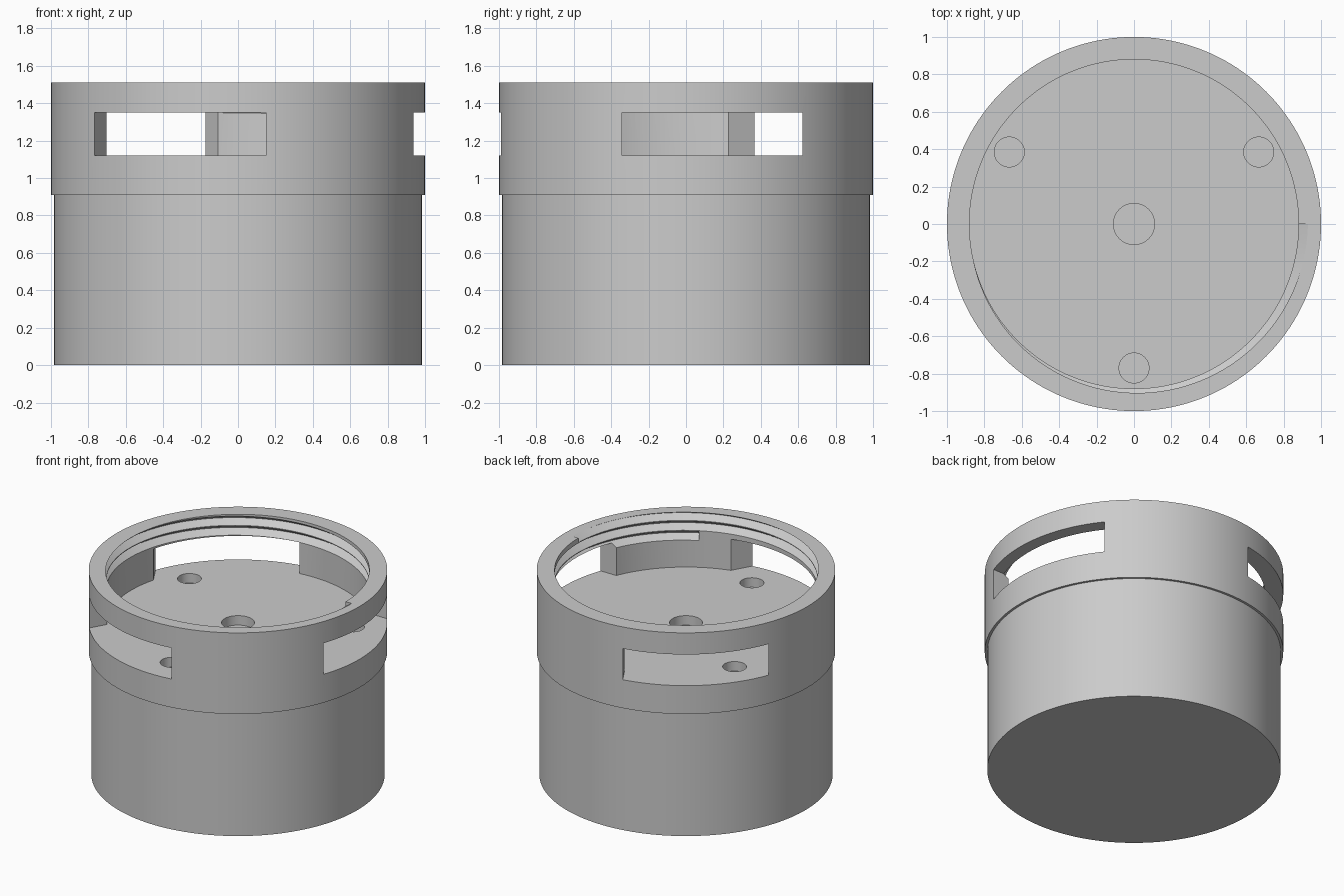
import bpy, bmesh, math
from mathutils import Matrix, Vector

if "Cube" in bpy.data.objects:
    bpy.data.objects.remove(bpy.data.objects["Cube"])

SEG = 160
FLOOR, TOP, BORE = 1.12, 1.51, 0.88

grey = bpy.data.materials.new("plain grey")
grey.use_nodes = True
grey.diffuse_color = (0.6, 0.6, 0.6, 1)
grey.node_tree.nodes["Principled BSDF"].inputs["Base Color"].default_value = (0.6, 0.6, 0.6, 1)


def make_object(name, bm):
    bmesh.ops.recalc_face_normals(bm, faces=bm.faces)
    mesh = bpy.data.meshes.new(name)
    bm.to_mesh(mesh)
    bm.free()
    mesh.materials.append(grey)
    obj = bpy.data.objects.new(name, mesh)
    bpy.context.collection.objects.link(obj)
    return obj


def lathe(name, profile):
    bm = bmesh.new()
    verts = [bm.verts.new((r, 0, z)) for r, z in profile]
    edges = [bm.edges.new(pair) for pair in zip(verts, verts[1:])]
    bmesh.ops.spin(bm, geom=verts + edges, cent=(0, 0, 0), axis=(0, 0, 1),
                   angle=math.tau, steps=SEG, use_merge=True)
    bmesh.ops.remove_doubles(bm, verts=bm.verts, dist=1e-5)
    # Close the base and the floor with single discs
    bmesh.ops.holes_fill(bm, edges=[e for e in bm.edges if e.is_boundary], sides=0)
    return make_object(name, bm)


def box_cutter(name, low, high, angle):
    bm = bmesh.new()
    bmesh.ops.create_cube(bm, size=1)
    low, high = Vector(low), Vector(high)
    for v in bm.verts:
        v.co = (low + high) / 2 + v.co * (high - low)
    bm.transform(Matrix.Rotation(angle, 4, "Z"))
    return make_object(name, bm)


def hole_cutter(name, radius, distance, angle, depth):
    bm = bmesh.new()
    place = Matrix.Translation((distance * math.cos(angle), distance * math.sin(angle), FLOOR))
    bmesh.ops.create_cone(bm, cap_ends=True, segments=48, radius1=radius,
                          radius2=radius, depth=2 * depth, matrix=place)
    return make_object(name, bm)


def thread_cutter(name, turns, pitch, half_height, depth):
    # V-shaped section swept down a helix from the rim
    bm = bmesh.new()
    inner = 0.01
    spread = half_height * (1 + inner / depth)
    steps = int(turns * SEG)
    rings = []
    for i in range(steps + 1):
        a = -math.tau * i / SEG
        z = TOP + pitch * a / math.tau
        section = [(BORE - inner, z - spread), (BORE + depth, z), (BORE - inner, z + spread)]
        rings.append([bm.verts.new((r * math.cos(a), r * math.sin(a), h)) for r, h in section])
    for p, q in zip(rings, rings[1:]):
        for k in range(3):
            n = (k + 1) % 3
            bm.faces.new((p[k], p[n], q[n], q[k]))
    bm.faces.new(rings[0])
    bm.faces.new(rings[-1])
    return make_object(name, bm)


# Canister: plain lower wall, slightly wider collar, open bore with a floor
body = lathe("canister_body", [
    (0.983, 0), (0.983, 0.91), (1, 0.91), (1, TOP), (BORE, TOP), (BORE, FLOOR)])

# Three offset side slots, three floor holes, a centre hole and the thread
cutters = [hole_cutter("centre_hole", 0.11, 0, 0, 0.07)]
for i in range(3):
    turn = math.tau * i / 3
    cutters.append(box_cutter("side_slot", (0.5, -0.343, FLOOR), (1.2, 0.623, 1.35), turn))
    cutters.append(hole_cutter("floor_hole", 0.08, 0.77, turn + math.pi / 6, 0.07))
cutters.append(thread_cutter("rim_thread", 2.17, 0.073, 0.034, 0.05))

bpy.context.view_layer.objects.active = body
for cutter in cutters:
    mod = body.modifiers.new(cutter.name, "BOOLEAN")
    mod.operation = "DIFFERENCE"
    mod.solver = "EXACT"
    mod.object = cutter
    cutter.hide_render = True
    bpy.ops.object.modifier_apply(modifier=mod.name)
for cutter in cutters:
    bpy.data.objects.remove(cutter)

# Smooth round walls with crisp rims
bpy.ops.object.select_all(action="DESELECT")
body.select_set(True)
bpy.ops.object.shade_smooth_by_angle(angle=math.radians(25))
